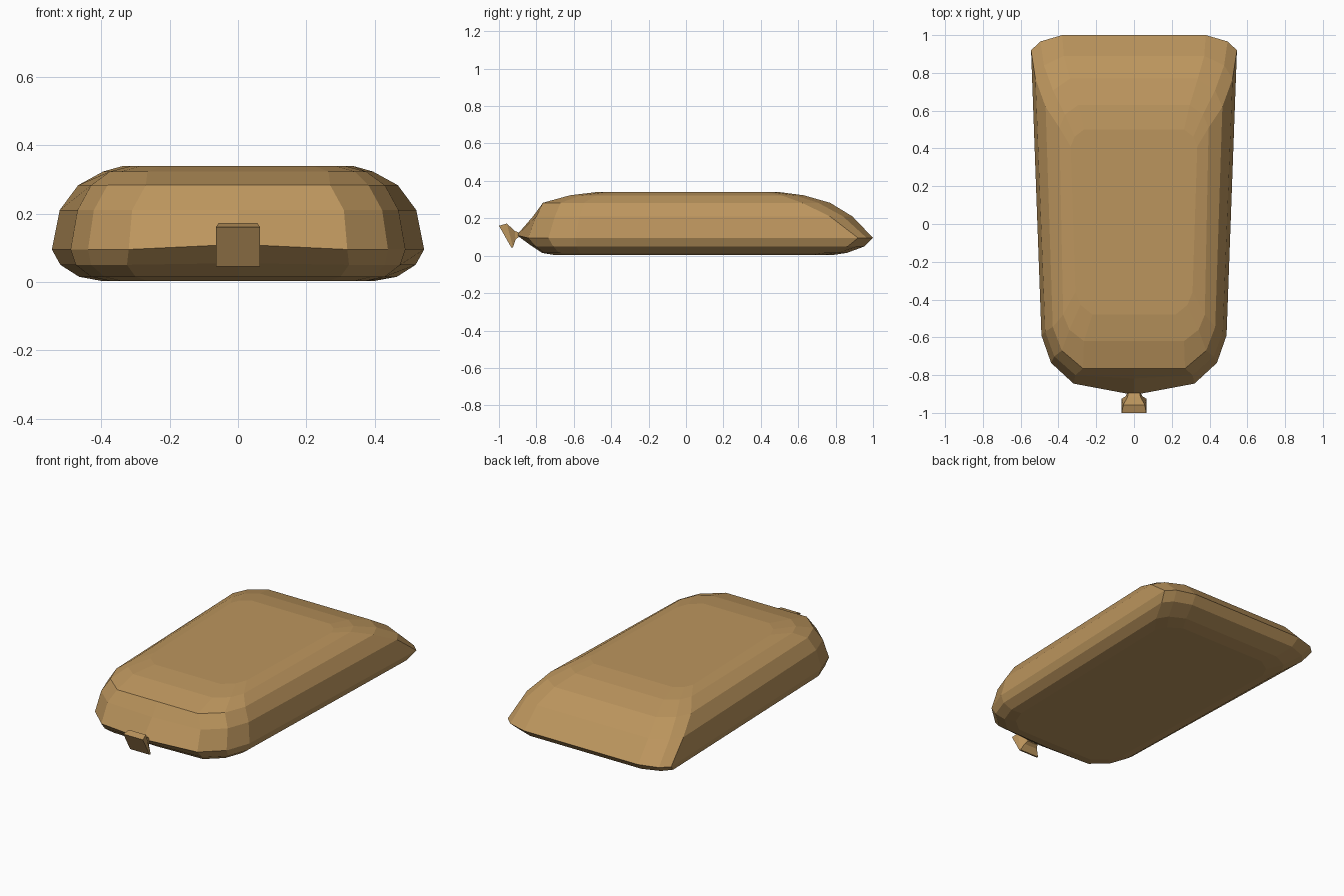
import bpy

if "Cube" in bpy.data.objects:
    bpy.data.objects.remove(bpy.data.objects["Cube"])

# shared cloth colour
cloth = bpy.data.materials.new("cloth")
cloth.diffuse_color = (0.50, 0.30, 0.11, 1)
cloth.use_nodes = True
cloth.node_tree.nodes["Principled BSDF"].inputs["Base Color"].default_value = cloth.diffuse_color


def loft(name, rings):
    """Bridge equal-length closed rings and cap both ends."""
    n = len(rings[0])
    verts = [p for r in rings for p in r]
    faces = [(k * n + i, k * n + (i + 1) % n, (k + 1) * n + (i + 1) % n, (k + 1) * n + i)
             for k in range(len(rings) - 1) for i in range(n)]
    faces.append(tuple(range(n))[::-1])
    faces.append(tuple(range((len(rings) - 1) * n, len(rings) * n)))
    me = bpy.data.meshes.new(name)
    me.from_pydata(verts, [], faces)
    me.materials.append(cloth)
    ob = bpy.data.objects.new(name, me)
    bpy.context.collection.objects.link(ob)
    return ob


def sack_ring(z, front, side_front, side_back, back, cf, cb, nose=0.0, lift=0.0):
    """Rounded outline; cf / cb are the (x, y) corner cut sizes front and back."""
    (fx, fy), (bx, by) = cf, cb
    half = [(side_front - fx, front),
            (side_front - fx * 0.3, front + fy * 0.43),
            (side_front, front + fy),
            (side_back, back - by),
            (side_back - bx * 0.3, back - by * 0.42),
            (side_back - bx, back)]
    right = [(x, y, z) for x, y in half]
    left = [(-x, y, z) for x, y in reversed(half)]
    return [(0, front - nose, z + lift)] + right + [(0, back, z)] + left


# stuffed sack body, bottom to top
loft("sack_body", [
    sack_ring(0.003, -0.70, 0.375, 0.40, 0.78, (0.11, 0.15), (0.11, 0.12)),
    sack_ring(0.015, -0.76, 0.43, 0.465, 0.86, (0.13, 0.19), (0.13, 0.11), 0.01),
    sack_ring(0.05, -0.805, 0.475, 0.52, 0.955, (0.15, 0.22), (0.15, 0.09), 0.025, 0.005),
    sack_ring(0.095, -0.845, 0.49, 0.545, 1.0, (0.17, 0.255), (0.165, 0.08), 0.06, 0.015),
    sack_ring(0.21, -0.80, 0.47, 0.522, 0.89, (0.16, 0.23), (0.15, 0.12), 0.018, 0.0),
    sack_ring(0.283, -0.765, 0.43, 0.468, 0.77, (0.16, 0.22), (0.13, 0.15)),
    sack_ring(0.323, -0.62, 0.375, 0.395, 0.63, (0.11, 0.14), (0.10, 0.12)),
    sack_ring(0.34, -0.48, 0.31, 0.335, 0.50, (0.09, 0.12), (0.07, 0.09)),
])


# tied neck flaring out to a flat tilted end
def neck_ring(w_top, w_bottom, top, bottom):
    return [(-w_bottom, *bottom), (w_bottom, *bottom), (w_top, *top), (-w_top, *top)]


loft("tied_neck", [
    neck_ring(0.030, 0.035, (-0.895, 0.125), (-0.895, 0.10)),
    neck_ring(0.034, 0.045, (-0.915, 0.132), (-0.912, 0.085)),
    neck_ring(0.057, 0.065, (-0.958, 0.172), (-0.925, 0.045)),
    neck_ring(0.065, 0.065, (-1.0, 0.160), (-0.935, 0.045)),
])
